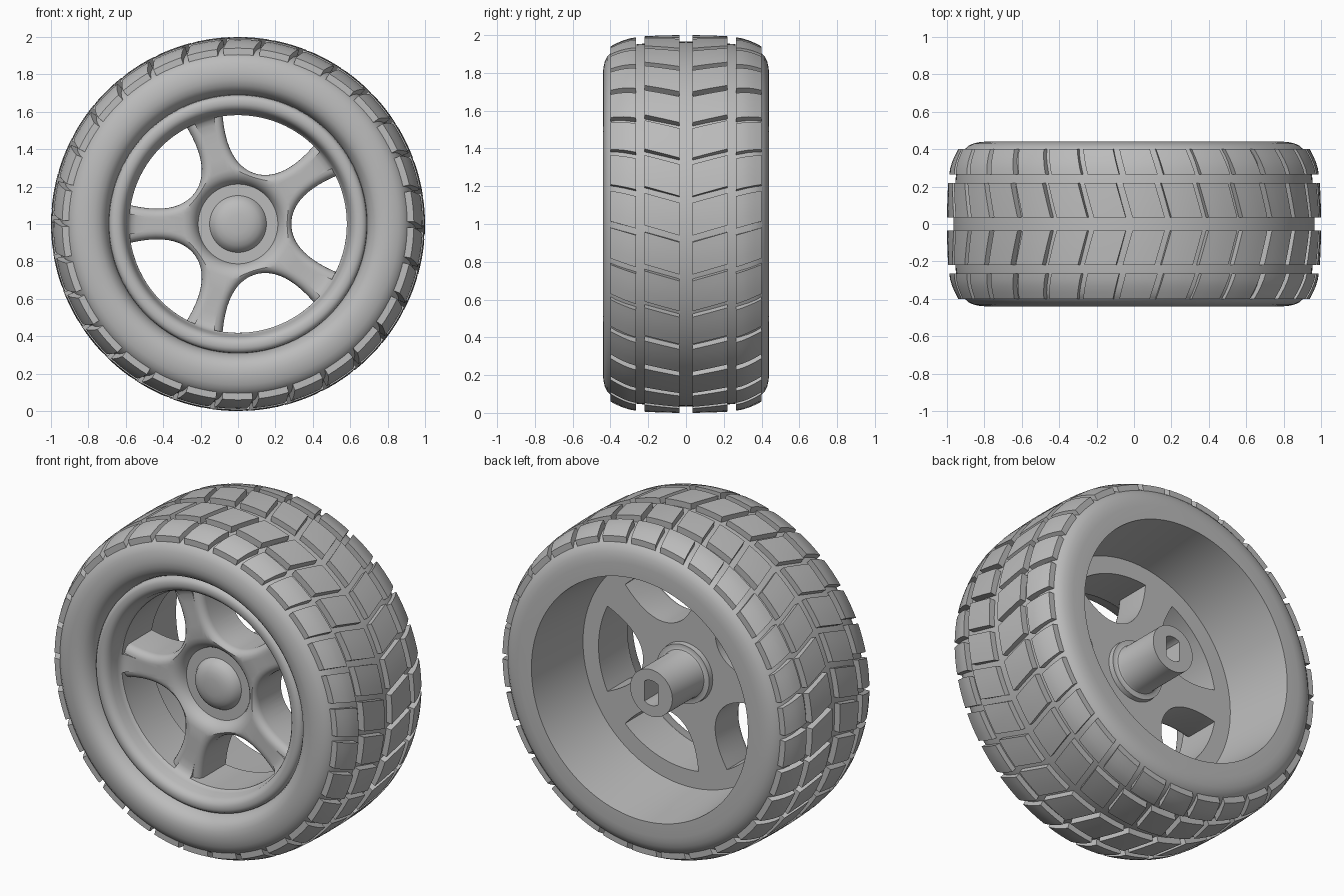
import bpy, bmesh, math
from math import sin, cos, pi, radians

if "Cube" in bpy.data.objects:
    bpy.data.objects.remove(bpy.data.objects["Cube"])

# One flat grey for everything
grey = bpy.data.materials.new("plain_grey")
grey.use_nodes = True
grey.diffuse_color = (0.5, 0.5, 0.5, 1)
grey.node_tree.nodes["Principled BSDF"].inputs["Base Color"].default_value = (0.5, 0.5, 0.5, 1)

AXLE_Z = 1.0


def finish(bm, name):
    bmesh.ops.remove_doubles(bm, verts=bm.verts, dist=1e-5)
    bmesh.ops.recalc_face_normals(bm, faces=bm.faces)
    mesh = bpy.data.meshes.new(name)
    bm.to_mesh(mesh)
    bm.free()
    mesh.materials.append(grey)
    ob = bpy.data.objects.new(name, mesh)
    bpy.context.collection.objects.link(ob)
    return ob


def smooth(ob, angle=35):
    bpy.ops.object.select_all(action='DESELECT')
    ob.select_set(True)
    bpy.context.view_layer.objects.active = ob
    bpy.ops.object.shade_smooth_by_angle(angle=radians(angle))


def polar(r, a, y):
    return (r * cos(a), y, AXLE_Z + r * sin(a))


def lathe(name, profile, closed, steps=120):
    """Turn an (r, y) profile around the axle."""
    bm = bmesh.new()
    rings = [[bm.verts.new(polar(r, 2 * pi * i / steps, y)) for r, y in profile]
             for i in range(steps)]
    n = len(profile)
    for i in range(steps):
        a, b = rings[i], rings[(i + 1) % steps]
        for j in range(n if closed else n - 1):
            k = (j + 1) % n
            bm.faces.new((a[j], a[k], b[k], b[j]))
    return finish(bm, name)


def prism(bm, loops):
    """Skin a stack of equal-length loops and cap both ends."""
    rows = [[bm.verts.new(p) for p in loop] for loop in loops]
    n = len(rows[0])
    for a, b in zip(rows, rows[1:]):
        for j in range(n):
            k = (j + 1) % n
            bm.faces.new((a[j], a[k], b[k], b[j]))
    bm.faces.new(rows[0])
    bm.faces.new(rows[-1])


def cut(target, cutter):
    cutter.hide_render = True
    mod = target.modifiers.new("cut", 'BOOLEAN')
    mod.operation = 'DIFFERENCE'
    mod.solver = 'EXACT'
    mod.object = cutter
    bpy.context.view_layer.objects.active = target
    bpy.ops.object.modifier_apply(modifier=mod.name)
    bpy.data.objects.remove(cutter)


# Tire carcass, with the rear cavity wall
tire = lathe("tire", [
    (0.68, -0.30), (0.695, -0.365), (0.705, -0.39), (0.72, -0.41), (0.74, -0.427),
    (0.77, -0.437), (0.80, -0.44), (0.83, -0.437), (0.86, -0.43), (0.885, -0.418),
    (0.905, -0.40), (0.925, -0.37), (0.94, -0.33), (0.953, -0.25), (0.962, -0.12),
    (0.966, 0), (0.962, 0.12), (0.953, 0.25), (0.94, 0.33), (0.925, 0.37),
    (0.905, 0.40), (0.885, 0.418), (0.86, 0.43), (0.83, 0.437), (0.80, 0.44),
    (0.72, 0.44), (0.685, 0), (0.68, -0.05)], True)
smooth(tire)

# Wheel: hub cap, spoke disc, front lip, rear face and axle socket
wheel = lathe("wheel", [
    (0, -0.247), (0.05, -0.245), (0.085, -0.24), (0.115, -0.228), (0.138, -0.21),
    (0.152, -0.185), (0.213, -0.185), (0.218, -0.198), (0.228, -0.215),
    (0.242, -0.23), (0.262, -0.243), (0.29, -0.25), (0.36, -0.25), (0.43, -0.25),
    (0.50, -0.25), (0.545, -0.254), (0.57, -0.263), (0.586, -0.278), (0.593, -0.30),
    (0.602, -0.345), (0.61, -0.362), (0.622, -0.376), (0.64, -0.384), (0.662, -0.384),
    (0.678, -0.378), (0.688, -0.365), (0.692, -0.34), (0.692, 0), (0.50, 0),
    (0.34, 0), (0.178, 0), (0.175, 0.03), (0.155, 0.03), (0.144, 0.036),
    (0.14, 0.047), (0.14, 0.33), (0, 0.33)], False)

# Five windows between the spokes, flared at the front to round the spoke edges
OUTER, TIP, ROUND = 0.582, 0.256, 0.045


def window_loop(turn, offset, y):
    # Tips slide along the outer arc as the outline grows
    tip = math.atan2(TIP, 0.522) + offset / OUTER
    pts = [(OUTER, -tip)]
    for i in range(1, 24):
        v = TIP * (i / 12 - 1)
        u = 0.285 + 2.7 * v ** 2 + 14 * v ** 4
        slope = 5.4 * v + 56 * v ** 3
        length = math.hypot(1, slope)
        u, v = u - offset / length, v + offset * slope / length
        pts.append((math.hypot(u, v), math.atan2(v, u)))
    pts += [(OUTER, tip * (1 - i / 8)) for i in range(16)]
    return [polar(r, a + turn, y) for r, a in pts]


bm = bmesh.new()
for k in range(5):
    turn = 2 * pi * k / 5
    loops = [window_loop(turn, 0, 0.1)]
    for i in range(6):
        t = pi / 2 * i / 5
        loops.append(window_loop(turn, ROUND * (1 - cos(t)), -0.25 + ROUND * (1 - sin(t))))
    loops.append(window_loop(turn, ROUND, -0.30))
    prism(bm, loops)
cut(wheel, finish(bm, "window_cutter"))

# Slot with two flats in the axle socket
flat = math.acos(0.045 / 0.075)
slot = []
for side in (0, pi):
    slot += [side + flat + (pi - 2 * flat) * i / 10 for i in range(11)]
bm = bmesh.new()
prism(bm, [[polar(0.075, a, y) for a in slot] for y in (0.12, 0.4)])
cut(wheel, finish(bm, "slot_cutter"))
smooth(wheel)

# Tread blocks: slanted rows, mirrored about the middle groove
COUNT = 30
PITCH = 2 * pi / COUNT
SLANT = 0.29


def tread(name, y0, y1, r0, r1, lag):
    # Block cross-section: rounded top, then the buried base
    section = []
    for i in range(5):
        f = i / 4
        section.append((y0 + (y1 - y0) * f, r0 + (r1 - r0) * f ** 1.6))
    section += [(y1, r1 - 0.06), (y0, r0 - 0.06)]
    bm = bmesh.new()
    for side in (-1, 1):
        for k in range(COUNT):
            start = radians(7.4) - lag + PITCH * k + 0.018
            prism(bm, [[polar(r, start + SLANT * (y - 0.03) + (PITCH - 0.036) * i / 4, side * y)
                        for y, r in section] for i in range(5)])
    smooth(finish(bm, name), 30)


tread("tread_centre_blocks", 0.035, 0.22, 1.0, 0.994, 0)
tread("tread_shoulder_blocks", 0.265, 0.40, 0.988, 0.94, 0.03)
